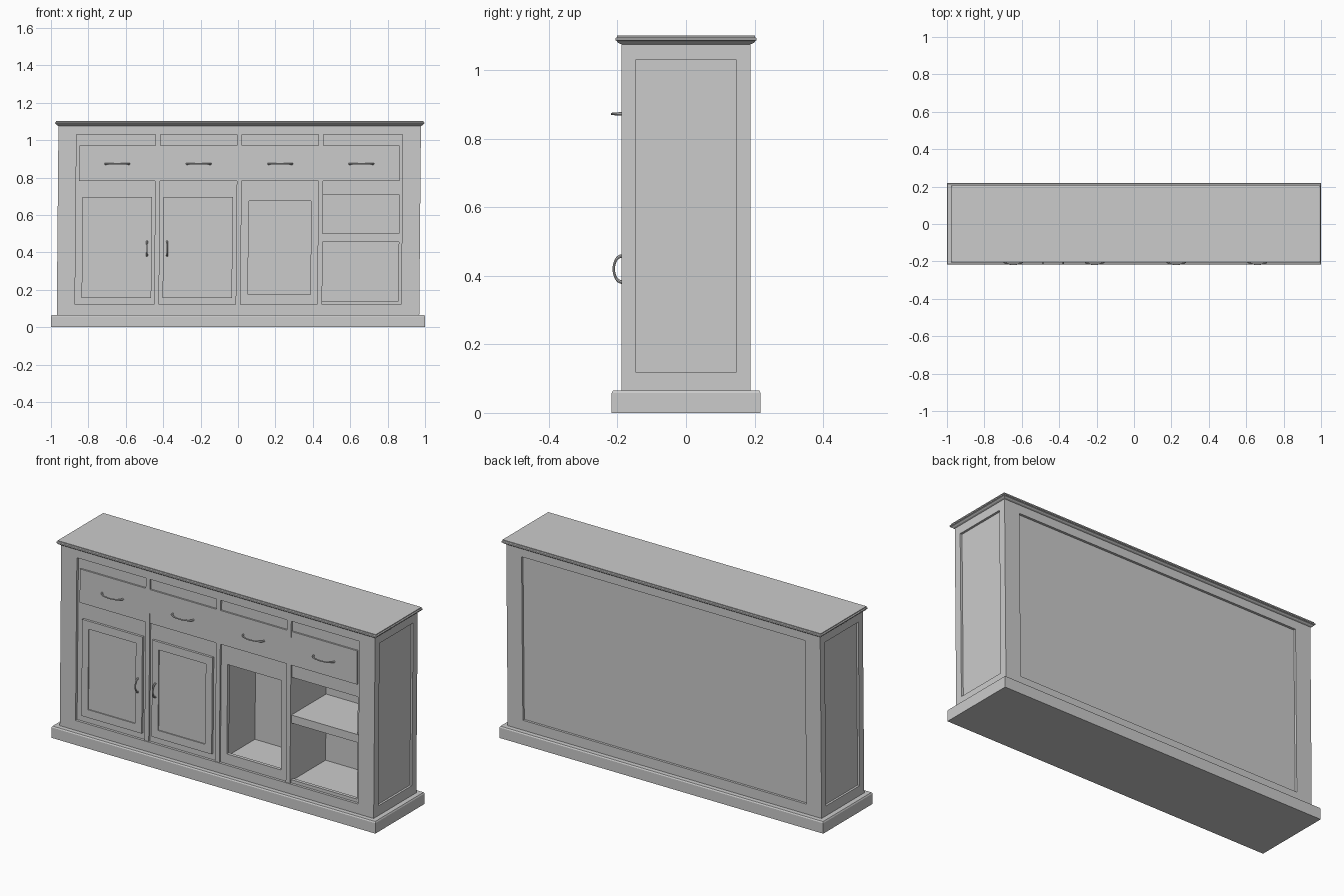
import bpy, bmesh
from math import sin, cos, pi

if "Cube" in bpy.data.objects:
    bpy.data.objects.remove(bpy.data.objects["Cube"])

LEAN = 0.009   # the cabinet leans very slightly to +x with height


def finish(name, bm):
    bmesh.ops.recalc_face_normals(bm, faces=bm.faces)
    for v in bm.verts:
        v.co.x += LEAN * max(0, v.co.z - 0.06)
    me = bpy.data.meshes.new(name)
    bm.to_mesh(me)
    bm.free()
    ob = bpy.data.objects.new(name, me)
    bpy.context.collection.objects.link(ob)
    return ob


def bridge(bm, a, b):
    n = len(a)
    for i in range(n):
        bm.faces.new((a[i], a[(i + 1) % n], b[(i + 1) % n], b[i]))


def box(name, x0, x1, y0, y1, z0, z1):
    return stack(name, [(x0, x1, y0, y1, z0), (x0, x1, y0, y1, z1)])


def stack(name, levels):
    """Loft rectangles (x0, x1, y0, y1, z) upwards into a closed solid."""
    bm = bmesh.new()
    loops = [[bm.verts.new(p) for p in ((x0, y0, z), (x1, y0, z), (x1, y1, z), (x0, y1, z))]
             for x0, x1, y0, y1, z in levels]
    for a, b in zip(loops, loops[1:]):
        bridge(bm, a, b)
    bm.faces.new(loops[0])
    bm.faces.new(loops[-1])
    return finish(name, bm)


def frame(name, axis, outer, inner, d0, d1):
    """Rectangular frame; rects are (u0, u1, z0, z1), d is depth along axis."""
    bm = bmesh.new()

    def loop(r, d):
        u0, u1, z0, z1 = r
        pts = ((u0, z0), (u1, z0), (u1, z1), (u0, z1))
        return [bm.verts.new((d, u, z) if axis == 'x' else (u, d, z)) for u, z in pts]
    loops = [loop(outer, d0), loop(inner, d0), loop(inner, d1), loop(outer, d1)]
    for i in range(4):
        bridge(bm, loops[i], loops[(i + 1) % 4])
    return finish(name, bm)


def handle(name, x, z, half, y0, bow, vertical):
    """Bowed pull made from a tapered tube along an arc."""
    cu = bpy.data.curves.new(name, 'CURVE')
    cu.dimensions = '3D'
    cu.bevel_depth = 0.0035
    cu.bevel_resolution = 2
    cu.use_fill_caps = True
    sp = cu.splines.new('POLY')
    n = 16
    sp.points.add(n)
    for i, p in enumerate(sp.points):
        a = pi * i / n
        u, y = -half * cos(a), y0 - bow * sin(a)
        p.co = (x, y, z + u, 1) if vertical else (x + u, y, z, 1)
        p.radius = 1.0 + 0.5 * abs(cos(a)) ** 3
    ob = bpy.data.objects.new(name, cu)
    ob.location.x = LEAN * (z - 0.06)
    bpy.context.collection.objects.link(ob)
    bpy.ops.object.select_all(action='DESELECT')
    ob.select_set(True)
    bpy.context.view_layer.objects.active = ob
    bpy.ops.object.convert(target='MESH')
    bpy.ops.object.shade_smooth_by_angle()


X, Y = 0.969, 0.188          # body half sizes
Z0, Z1 = 0.12, 1.03          # panel openings


def rect(dx, z, dy=None):
    dy = dx if dy is None else dy
    return (-dx, dx, -dy, dy, z)


# plinth and cornice
stack("plinth", [(-1, 1, -0.217, 0.218, 0), (-1, 1, -0.217, 0.218, 0.058),
                 (-0.996, 0.996, -0.213, 0.214, 0.065)])
profile = [(0.000, 1.076), (0.008, 1.079), (0.014, 1.084), (0.014, 1.086), (0.018, 1.088),
           (0.018, 1.094), (0.013, 1.097), (0.013, 1.102)]
stack("cornice_top", [rect(X + o, z, Y + o) for o, z in profile])

# body frames with recessed side and back panels
frame("front_frame", 'y', (-X, X, 0.06, 1.08), (-0.872, 0.872, Z0, Z1), -Y, -0.158)
frame("back_frame", 'y', (-X, X, 0.06, 1.08), (-0.875, 0.875, Z0, Z1), Y, 0.165)
box("back_panel", -0.9, 0.9, 0.13, 0.175, 0.1, 1.05)
for s, side in ((-1, "left"), (1, "right")):
    frame(side + "_side_frame", 'x', (-Y, Y, 0.06, 1.08), (-0.148, 0.148, Z0, Z1),
          s * X, s * (X - 0.03))
    a, b = sorted((s * 0.872, s * (X - 0.012)))
    box(side + "_side_panel", a, b, -0.16, 0.17, 0.1, 1.05)

# dividers, floor and compartment ceiling
for i, x in enumerate((-0.436, 0, 0.436)):
    box(f"divider_{i + 1}", x - 0.013, x + 0.013, -0.184, 0.14, 0.115, 1.035)
box("floor", -0.9, 0.9, -0.165, 0.14, 0.09, 0.13)
box("compartment_ceiling", 0, 0.9, -0.165, 0.14, 0.71, 0.75)

# drawers in each bay, with rail above
bays = [(-0.872, -0.449), (-0.423, -0.013), (0.013, 0.423), (0.449, 0.872)]
drawers = [(-0.856, -0.449), (-0.423, -0.013), (0.013, 0.423), (0.449, 0.856)]
for i, ((a, b), (c, d)) in enumerate(zip(bays, drawers)):
    box(f"upper_backing_{i + 1}", a, b, -0.174, -0.155, 0.71, 1.035)
    box(f"drawer_front_{i + 1}", c, d, -0.183, -0.16, 0.782, 0.97)
    handle(f"drawer_handle_{i + 1}", (c + d) / 2, 0.873, 0.064, -0.183, 0.033, False)

# two panelled doors
for i, hx in ((0, -0.49), (1, -0.382)):
    a, b = bays[i]
    box(f"door_backing_{i + 1}", a, b, -0.174, -0.155, 0.115, 0.71)
    c, d = (-0.837, -0.465) if i == 0 else (-0.404, -0.033)
    inner = (c + 0.04, d - 0.04, 0.2, 0.65)
    frame(f"door_frame_{i + 1}", 'y', (c, d, 0.155, 0.695), inner, -0.187, -0.165)
    box(f"door_panel_{i + 1}", c + 0.02, d - 0.02, -0.181, -0.165, 0.18, 0.67)
    handle(f"door_handle_{i + 1}", hx, 0.42, 0.038, -0.187, 0.024, True)

# open niche with face frame
frame("niche_frame", 'y', (0.013, 0.423, 0.115, 0.72), (0.052, 0.386, 0.175, 0.675),
      -0.174, -0.155)

# open shelf bay
box("shelf", 0.449, 0.88, -0.176, 0.14, 0.455, 0.5)
box("shelf_bay_bottom_rail", 0.449, 0.872, -0.174, -0.155, 0.115, 0.138)
box("shelf_bay_right_wall", 0.856, 0.88, -0.174, 0.14, 0.115, 0.72)
